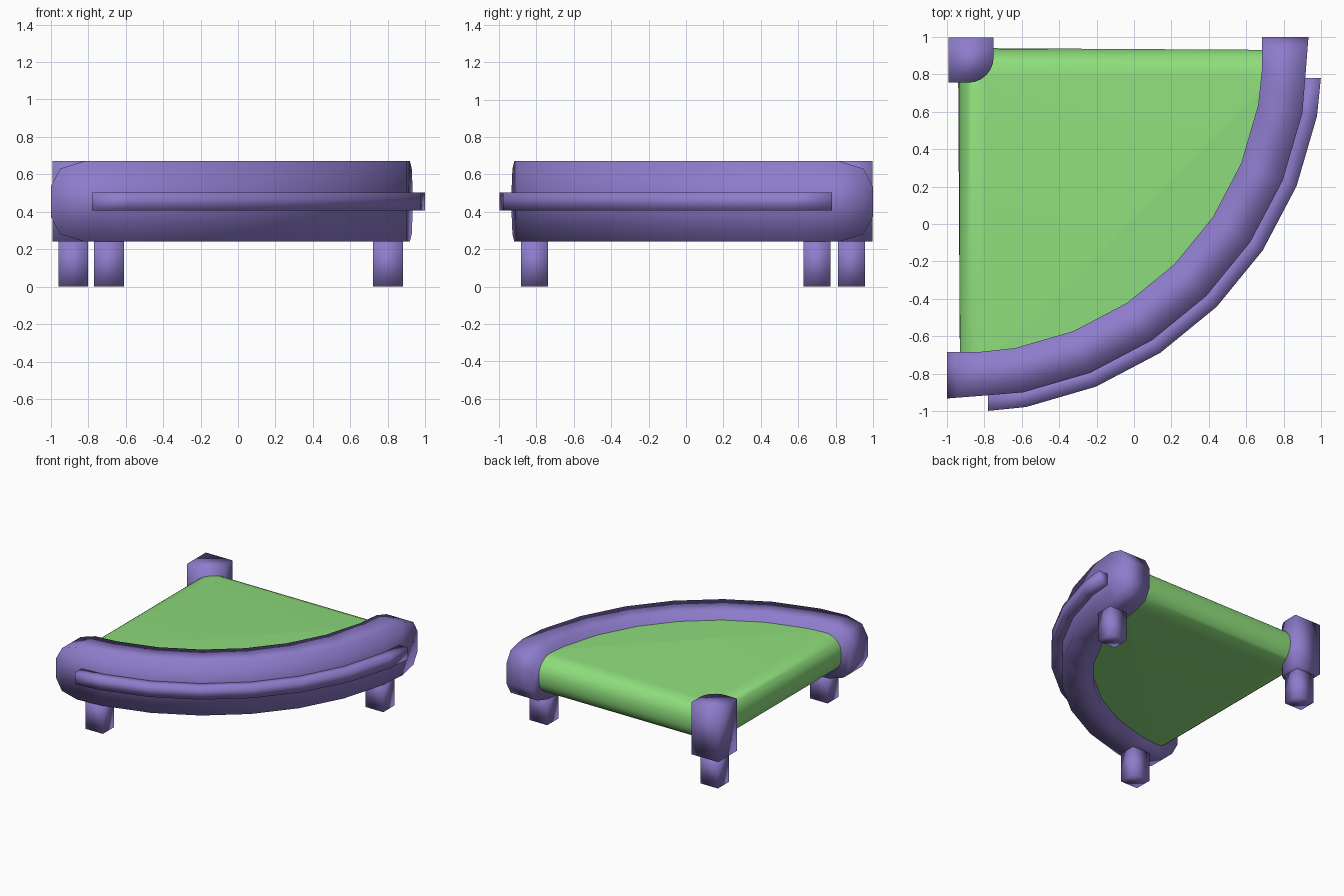
import bpy, bmesh, math

if "Cube" in bpy.data.objects:
    bpy.data.objects.remove(bpy.data.objects["Cube"])

ZC = 0.455           # mid height of rail, pad and band
C = 0.93             # arc centre is (-C, C)


def material(name, color):
    m = bpy.data.materials.new(name)
    m.diffuse_color = color
    m.use_nodes = True
    m.node_tree.nodes["Principled BSDF"].inputs["Base Color"].default_value = m.diffuse_color
    return m


purple = material("purple", (0.27, 0.2, 0.6, 1))
green = material("green", (0.27, 0.72, 0.2, 1))


def loft(name, rings, mat, smooth_all=True):
    """Skin a list of equal closed vertex rings and cap both ends."""
    bm = bmesh.new()
    vs = [[bm.verts.new(p) for p in r] for r in rings]
    n = len(vs[0])
    for a, b in zip(vs, vs[1:]):
        for i in range(n):
            j = (i + 1) % n
            bm.faces.new((a[i], a[j], b[j], b[i]))
    bm.faces.new(vs[0])
    bm.faces.new(vs[-1])
    bmesh.ops.recalc_face_normals(bm, faces=bm.faces)
    me = bpy.data.meshes.new(name)
    bm.to_mesh(me)
    bm.free()
    ob = bpy.data.objects.new(name, me)
    bpy.context.collection.objects.link(ob)
    me.materials.append(mat)
    for p in me.polygons:
        p.use_smooth = True
    if not smooth_all:
        bpy.ops.object.select_all(action='DESELECT')
        ob.select_set(True)
        bpy.context.view_layer.objects.active = ob
        bpy.ops.object.shade_smooth_by_angle(angle=math.radians(40))
    return ob


def polar(r, deg):
    a = math.radians(deg)
    return (-C + r * math.cos(a), C - r * math.sin(a))


def curved_bar(name, ends, r_in, r_out, half):
    """Rectangular bar along the quarter arc; end stations are mirrored on the diagonal."""
    st = list(ends)
    for k in (-3, -2, -1, 0):
        d = 45 - 11.5 * k
        st.append((polar(r_in, d), polar(r_out, d), half))
    st += [((-i[1], -i[0]), (-o[1], -o[0]), h) for i, o, h in reversed(st[:-1])]
    rings = [[(*i, ZC - h), (*o, ZC - h), (*o, ZC + h), (*i, ZC + h)] for i, o, h in st]
    return loft(name, rings, purple)


def prism(name, outline, z0, z1):
    return loft(name, [[(x, y, z) for x, y in outline] for z in (z0, z1)], purple)


# curved front rail with rounded-off ends
curved_bar("front_rail", [((-1, -.685), (-1, -.932), .08),
                          ((-.95, -.685), (-.95, -.928), .175),
                          ((-.82, -.683), (-.82, -.918), .215)], 1.62, 1.86, .215)

# thin bumper strip round the outside
curved_bar("bumper_strip", [((-.78, -.90), (-.78, -.998), .048)], 1.83, 1.94, .048)

# corner post, rounded on the inside
arc = [(-.885 + .135 * math.cos(math.radians(a)), .89 - .135 * math.sin(math.radians(a)))
       for a in range(0, 91, 15)]
prism("corner_post", [(-.99, .997), (-.75, .997)] + arc + [(-.99, .755)], .24, .67)

# three legs
for name, x, y in (("corner_leg", -.88, .885), ("left_leg", -.69, -.81), ("right_leg", .80, .70)):
    prism(name, [(x + sx * .08, y + sy * .072)
                 for sx, sy in ((-1, -1), (1, -1), (1, 1), (-1, 1))], .005 - .005, .25)

# quarter-circle pad with half-round straight edges
R = .155
rings = []
for t in range(-90, 91, 15):
    a = math.radians(t)
    inset = R * (1 - math.cos(a))
    lim = .94 - inset
    ring = [(-lim, lim)]
    for d in range(0, 91, 6):
        x, y = polar(1.66, d)
        ring.append((max(x, -lim), min(y, lim)))
    rings.append([(x, y, ZC + R * math.sin(a)) for x, y in ring])
loft("pad", rings, green, smooth_all=False)
